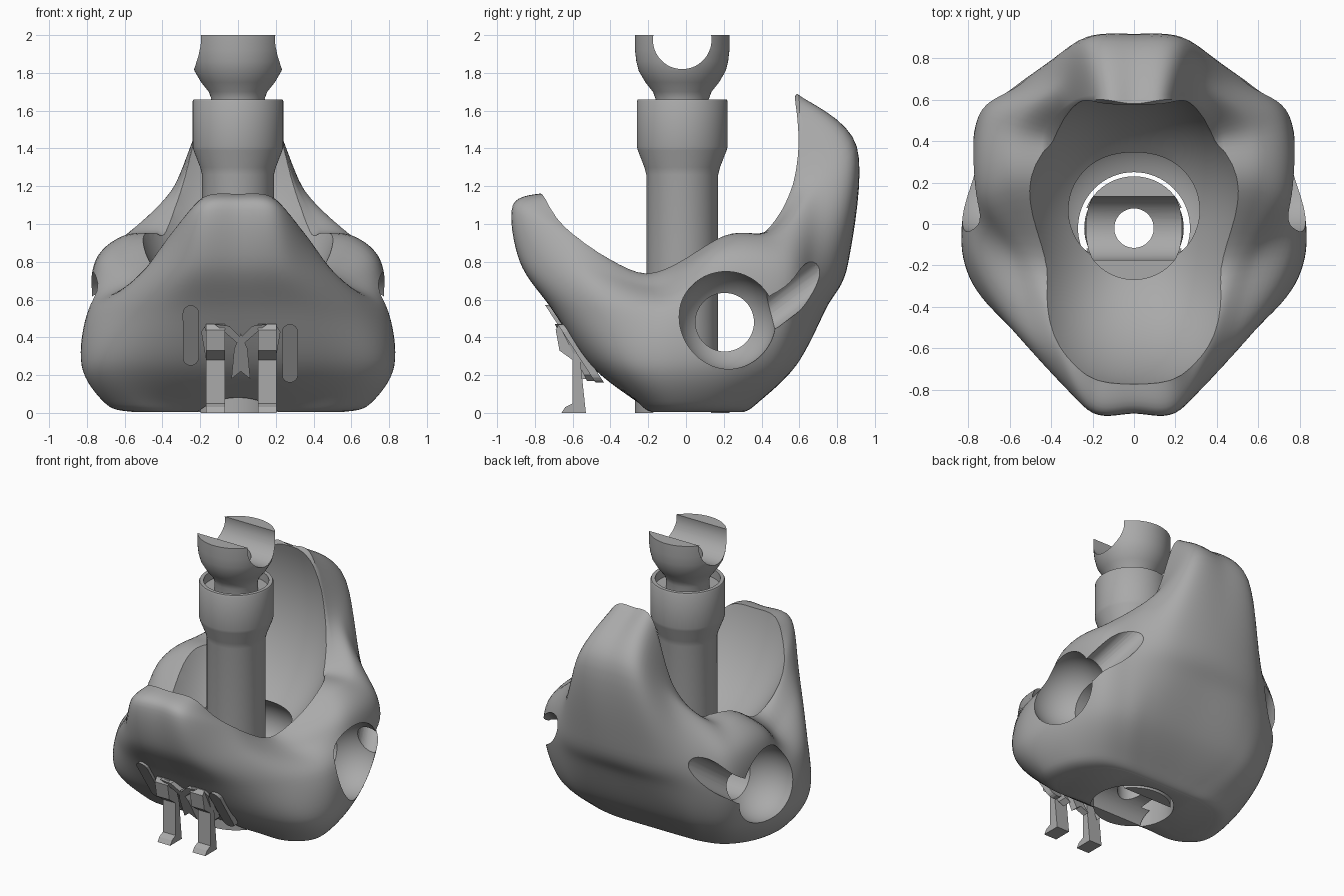
import bpy, bmesh, math
from mathutils import Vector

cube = bpy.data.objects.get("Cube")
if cube:
    bpy.data.objects.remove(cube, do_unlink=True)

grey = bpy.data.materials.new("plain_grey")
grey.use_nodes = True
grey.diffuse_color = (0.4, 0.4, 0.4, 1)
grey.node_tree.nodes["Principled BSDF"].inputs["Base Color"].default_value = grey.diffuse_color


def make(name, bm):
    bmesh.ops.recalc_face_normals(bm, faces=bm.faces)
    mesh = bpy.data.meshes.new(name)
    bm.to_mesh(mesh)
    bm.free()
    mesh.materials.append(grey)
    ob = bpy.data.objects.new(name, mesh)
    bpy.context.collection.objects.link(ob)
    return ob


def activate(ob):
    bpy.ops.object.select_all(action='DESELECT')
    ob.select_set(True)
    bpy.context.view_layer.objects.active = ob


def smooth(ob, angle=35):
    activate(ob)
    bpy.ops.object.shade_smooth_by_angle(angle=math.radians(angle))


def cut(ob, cutter):
    mod = ob.modifiers.new("cut", 'BOOLEAN')
    mod.operation, mod.solver, mod.object = 'DIFFERENCE', 'EXACT', cutter
    activate(ob)
    bpy.ops.object.modifier_apply(modifier=mod.name)
    bpy.data.objects.remove(cutter, do_unlink=True)


def spline(pts, steps, closed):
    """Catmull-Rom curve through the points."""
    n, out = len(pts), []
    get = (lambda i: pts[i % n]) if closed else (lambda i: pts[max(0, min(n - 1, i))])
    for i in range(n if closed else n - 1):
        a, b, c, d = (get(i + k) for k in (-1, 0, 1, 2))
        for s in range(steps):
            t = s / steps
            out.append(b + (c - a) * t / 2 + (a * 2 - b * 5 + c * 4 - d) * t * t / 2
                       + (b * 3 - a - c * 3 + d) * t ** 3 / 2)
    return out if closed else out + [pts[-1]]


def loft(bm, loops):
    rings = [[bm.verts.new(p) for p in loop] for loop in loops]
    for r, q in zip(rings, rings[1:]):
        for i in range(len(r)):
            j = (i + 1) % len(r)
            bm.faces.new((r[i], r[j], q[j], q[i]))
    return rings


def lathe(name, profile, y, sides=64):
    """Closed ring profile of (radius, z) turned about a vertical axis."""
    bm = bmesh.new()
    turn = [2 * math.pi * i / sides for i in range(sides)]
    loft(bm, [[Vector((r * math.cos(a), y + r * math.sin(a), z)) for a in turn]
              for r, z in profile + profile[:1]])
    bmesh.ops.remove_doubles(bm, verts=bm.verts, dist=1e-5)
    return make(name, bm)


def ball(name, centre, radii, power=2):
    bm = bmesh.new()
    bmesh.ops.create_uvsphere(bm, u_segments=64, v_segments=40, radius=1)
    for v in bm.verts:
        a = math.atan2(v.co.y, v.co.x)
        k = (abs(math.cos(a)) ** power + abs(math.sin(a)) ** power) ** (-1 / power)
        v.co = Vector((v.co.x * k * radii[0], v.co.y * k * radii[1], v.co.z * radii[2])) + Vector(centre)
    return make(name, bm)


def capsule(name, a, b, r):
    bm = bmesh.new()
    for p in (a, b):
        new = bmesh.ops.create_uvsphere(bm, u_segments=32, v_segments=20, radius=r)
        bmesh.ops.translate(bm, verts=new["verts"], vec=p)
    hull = bmesh.ops.convex_hull(bm, input=bm.verts)
    bmesh.ops.delete(bm, geom=list({g for g in hull["geom_interior"] if isinstance(g, bmesh.types.BMVert)}),
                     context='VERTS')
    return make(name, bm)


def prism(name, outline, axis, lo, hi, lean=0):
    """Extrude an outline along x (y, z points) or y (x, z points), leaning forward with height."""
    place = (lambda p, h: (h, p[0], p[1])) if axis == 'x' else (lambda p, h: (p[0], h - lean * p[1], p[1]))
    bm = bmesh.new()
    rings = loft(bm, [[place(p, h) for p in outline] for h in (lo, hi)])
    for ring in rings:
        bm.faces.new(ring)
    return make(name, bm)


def disc(y, z, r, n=64):
    return [(y + r * math.cos(2 * math.pi * i / n), z + r * math.sin(2 * math.pi * i / n)) for i in range(n)]


# Pelvis shell: half outlines from front centre round the hip to back centre
outlines = [
    (.045, [(0, -.24), (.3, -.24), (.55, -.23), (.69, -.1), (.66, .13), (.54, .3), (.38, .36), (.2, .37), (0, .37)]),
    (.25, [(0, -.5), (.38, -.49), (.69, -.37), (.82, -.16), (.8, .15), (.69, .44), (.52, .55), (.34, .58), (0, .58)]),
    (.55, [(0, -.71), (.36, -.68), (.62, -.47), (.77, -.16), (.79, .15), (.75, .51), (.57, .65), (.33, .73), (0, .74)]),
    (.8, [(0, -.875), (.26, -.85), (.45, -.6), (.57, -.18), (.74, .15), (.72, .52), (.54, .68), (.33, .82), (0, .86)]),
]
rows = [[Vector((x, y, z)) for x, y in pts] for z, pts in outlines]
rows[3][3].z = .68
rows.insert(0, [Vector((p.x * .8, .05 + (p.y - .05) * .8, .005)) for p in rows[0]])
rows.append([Vector(p) for p in (
    (0, -.905, 1.1), (.21, -.89, 1.08), (.36, -.6, .94), (.47, -.2, .73), (.6, .2, .92),
    (.58, .48, .95), (.37, .68, 1.15), (.23, .88, 1.38), (0, .9, 1.41))])
rows.append([Vector(p) for p in (
    (0, -.74, 1.165), (.19, -.73, 1.14), (.3, -.55, .96), (.38, -.22, .74), (.42, .2, .94),
    (.42, .44, .97), (.3, .58, 1.22), (.16, .6, 1.64), (0, .58, 1.68))])
loops = [spline(r + [Vector((-p.x, p.y, p.z)) for p in r[-2:0:-1]], 8, True) for r in rows]
columns = [spline(list(c), 8, False) for c in zip(*loops)]
bm = bmesh.new()
rings = loft(bm, list(zip(*columns)))
bm.faces.new(rings[0])
middle = bm.verts.new((0, -.05, .65))
top = rings[-1]
for i, v in enumerate(top):
    bm.faces.new((v, top[(i + 1) % len(top)], middle))
shell = make("pelvis_shell", bm)

# Openings: bowl, inner chamber, axle channel, post bore, hip sockets and grooves
cut(shell, ball("bowl_cutter", (0, -.08, 1.35), (.61, .71, .86), 2.4))
cut(shell, ball("chamber_cutter", (0, .12, .48), (.4, .33, .25)))
cut(shell, prism("axle_cutter", disc(.205, .48, .155), 'x', -1, 1))
cut(shell, lathe("bore_cutter", [(0, -.1), (.27, -.1), (.27, .4), (0, .4)], -.02))
for side in (1, -1):
    cut(shell, ball("socket_cutter", (side * .74, .215, .49), (.26, .26, .26)))
    cut(shell, capsule("groove_cutter", (side * .73, .44, .53), (side * .6, .73, .75), .09))
smooth(shell)

# Hollow spine post with a flared collar
post = lathe("spine_post", [
    (.095, 0), (.25, 0), (.25, .1), (.19, .1), (.19, 1.26), (.2, 1.3), (.235, 1.39), (.24, 1.41),
    (.24, 1.65), (.235, 1.66), (.21, 1.66), (.21, 1.6), (.095, 1.6)], -.02)
cut(post, prism("foot_notch_cutter", disc(-.02, -.02, .155), 'x', -.5, .5))
smooth(post)

# Cradle on top of the post, notched from side to side
cradle = lathe("top_cradle", [
    (.095, 1.58), (.14, 1.58), (.14, 1.66), (.155, 1.7), (.195, 1.75), (.23, 1.81), (.243, 1.86),
    (.25, 1.92), (.25, 2), (.095, 2)], -.02)
cut(cradle, prism("cradle_notch_cutter", disc(-.02, 1.975, .155), 'x', -.5, .5))
smooth(cradle)

# Front clips: bent legs, rounded side plates and crossing struts
leg = [(-.53, 0), (-.66, 0), (-.64, .03), (-.6, .05), (-.6, .28), (-.67, .33),
       (-.69, .44), (-.67, .47), (-.62, .46), (-.56, .28)]
for name, x in (("right_leg_clip", -.12), ("left_leg_clip", .155)):
    prism(name, leg, 'x', x - .05, x + .05)
for name, x, low, high in (("right_clip_plate", -.25, .25, .57), ("left_clip_plate", .275, .16, .47)):
    w = .043
    arc = [(x + w * math.cos(a * math.pi / 8), (high - w if a <= 8 else low + w) + w * math.sin(a * math.pi / 8))
           for a in range(17)]
    prism(name, arc, 'y', -.375, -.33, .65)
strut = [(0, .42), (.035, .34), (.05, .18), (0, .22), (-.05, .18), (-.035, .34)]
prism("centre_strut", [(x + .015, z) for x, z in strut], 'y', -.46, -.41, .5)
for side in (1, -1):
    bar = [(.015 + side * x, z) for x, z in ((.19, .46), (.21, .43), (.17, .2), (.14, .17))]
    prism("side_strut", bar, 'y', -.44, -.37, .5)
    brace = [(.015 + side * x, z) for x, z in ((.14, .47), (.06, .46), (0, .4), (.02, .37), (.1, .44))]
    prism("upper_strut", brace, 'y', -.46, -.41, .5)
